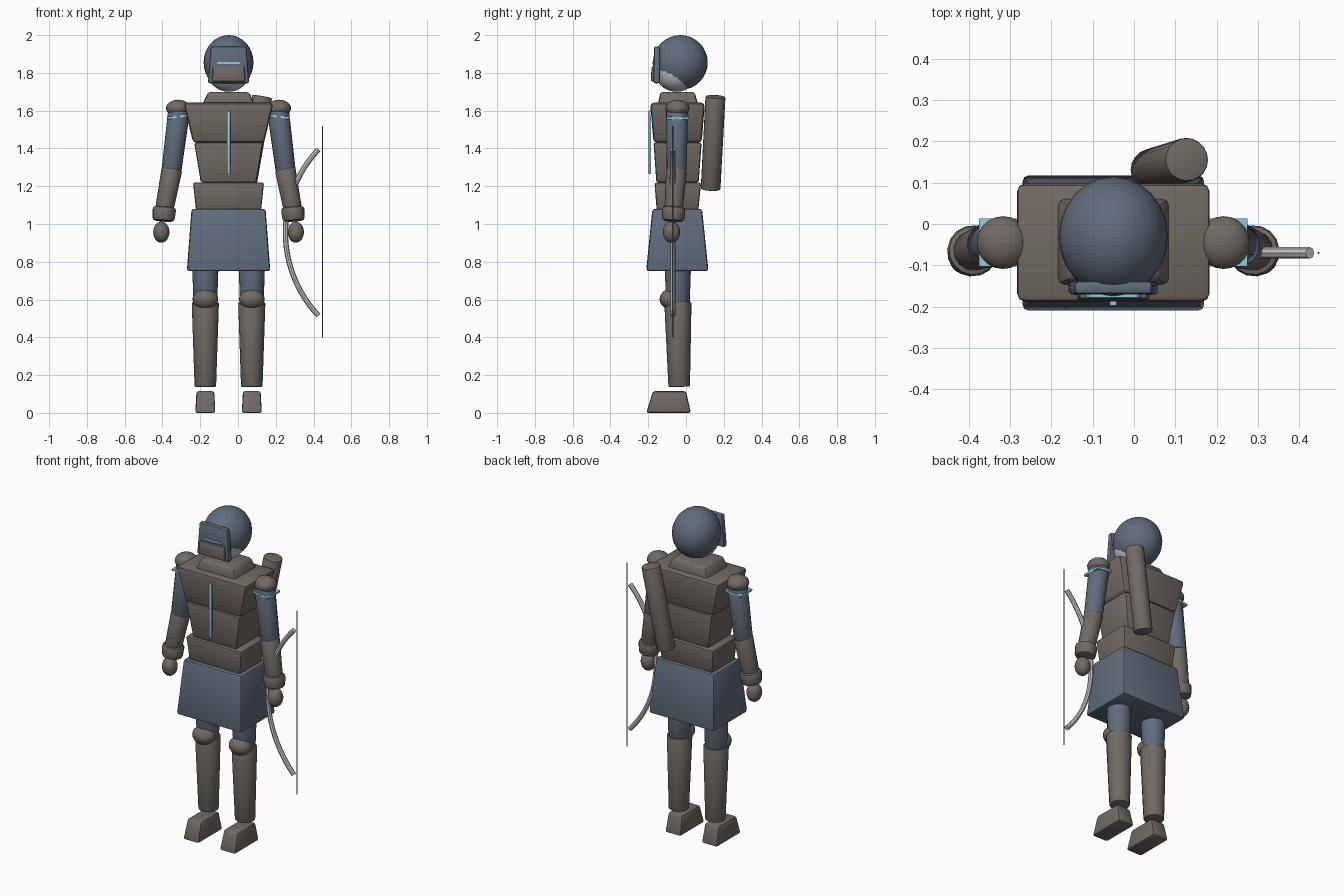
import bpy, bmesh, math
from mathutils import Vector, Matrix

if "Cube" in bpy.data.objects:
    bpy.data.objects.remove(bpy.data.objects["Cube"])

CX = -0.05   # centre line of the body


def material(name, rgb):
    m = bpy.data.materials.new(name)
    m.diffuse_color = (*rgb, 1)
    m.use_nodes = True
    m.node_tree.nodes["Principled BSDF"].inputs["Base Color"].default_value = m.diffuse_color
    return m


LEATHER = material("brown leather", (0.168, 0.143, 0.125))
CLOTH = material("slate blue cloth", (0.118, 0.150, 0.200))
GLOW = material("pale cyan trim", (0.28, 0.62, 0.74))
PALE = material("pale grey", (0.58, 0.58, 0.59))
CORD = material("dark cord", (0.16, 0.19, 0.21))


def finish(bm, name, mat, angle=40):
    bmesh.ops.recalc_face_normals(bm, faces=bm.faces)
    me = bpy.data.meshes.new(name)
    bm.to_mesh(me)
    bm.free()
    ob = bpy.data.objects.new(name, me)
    bpy.context.collection.objects.link(ob)
    me.materials.append(mat)
    bpy.ops.object.select_all(action='DESELECT')
    ob.select_set(True)
    bpy.context.view_layer.objects.active = ob
    bpy.ops.object.shade_smooth_by_angle(angle=math.radians(angle))
    return ob


def block(name, mat, z0, bottom, z1, top, bevel=0.015):
    """Tapered box; each rectangle is (x min, x max, y min, y max)."""
    bm = bmesh.new()
    rings = []
    for z, (xa, xb, ya, yb) in ((z0, bottom), (z1, top)):
        rings.append([bm.verts.new(p) for p in
                      ((xa, ya, z), (xb, ya, z), (xb, yb, z), (xa, yb, z))])
    lo, hi = rings
    bm.faces.new(lo)
    bm.faces.new(hi)
    for i in range(4):
        j = (i + 1) % 4
        bm.faces.new((lo[i], lo[j], hi[j], hi[i]))
    if bevel:
        bmesh.ops.bevel(bm, geom=bm.edges[:], offset=bevel, segments=2,
                        profile=0.5, affect='EDGES')
    return finish(bm, name, mat)


def ball(name, mat, centre, radii, seg=20, rings=12):
    bm = bmesh.new()
    bmesh.ops.create_uvsphere(bm, u_segments=seg, v_segments=rings, radius=1,
                              matrix=Matrix.Translation(centre) @ Matrix.Diagonal((*radii, 1)))
    return finish(bm, name, mat, 60)


def limb(name, mat, a, b, ra, rb, sides=16, bevel=0.006):
    """Tapered cylinder running from point a to point b."""
    a, b = Vector(a), Vector(b)
    d = b - a
    turn = (-d).to_track_quat('Z', 'Y').to_matrix().to_4x4()
    bm = bmesh.new()
    bmesh.ops.create_cone(bm, cap_ends=True, segments=sides, radius1=rb, radius2=ra,
                          depth=d.length, matrix=Matrix.Translation((a + b) / 2) @ turn)
    if bevel:
        rims = [e for e in bm.edges if any(len(f.verts) > 4 for f in e.link_faces)]
        bmesh.ops.bevel(bm, geom=rims, offset=bevel, segments=2, profile=0.5, affect='EDGES')
    return finish(bm, name, mat)


def wide(half, ya, yb):
    return (CX - half, CX + half, ya, yb)


# Head, helmet and visor
ball("helmet", CLOTH, (CX, -0.03, 1.855), (0.132, 0.145, 0.145), 24, 16)
ball("face", PALE, (CX, -0.05, 1.82), (0.117, 0.12, 0.12), 24, 16)
block("visor", CLOTH, 1.745, wide(0.109, -0.172, -0.138), 1.94, wide(0.094, -0.170, -0.138), 0.01)
block("jaw_guard", LEATHER, 1.755, wide(0.088, -0.187, -0.15), 1.835, wide(0.083, -0.182, -0.15), 0.008)
block("visor_slit", GLOW, 1.846, wide(0.066, -0.178, -0.168), 1.857, wide(0.058, -0.178, -0.168), 0)

# Torso
block("collar", LEATHER, 1.63, wide(0.14, -0.15, 0.065), 1.70, wide(0.108, -0.135, 0.045))
block("chest", LEATHER, 1.43, wide(0.188, -0.172, 0.083), 1.642, wide(0.238, -0.19, 0.10), 0.02)
block("abdomen", LEATHER, 1.22, wide(0.147, -0.157, 0.067), 1.432, wide(0.182, -0.172, 0.083), 0.012)
block("waist", LEATHER, 1.07, wide(0.172, -0.155, 0.065), 1.22, wide(0.188, -0.167, 0.08), 0.012)
block("skirt", CLOTH, 0.75, wide(0.221, -0.211, 0.119), 1.08, wide(0.196, -0.178, 0.085), 0.014)
block("chest_strip", GLOW, 1.265, wide(0.009, -0.198, -0.184), 1.60, wide(0.009, -0.198, -0.184), 0.003)

for side, s in (("left", -1), ("right", 1)):
    def at(x, y, z):
        return (CX + s * x, y, z)

    # Arm
    ball(side + "_shoulder", LEATHER, at(0.267, -0.045, 1.613), (0.064, 0.064, 0.045))
    limb(side + "_upper_arm", CLOTH, at(0.262, -0.047, 1.60), at(0.302, -0.05, 1.285), 0.058, 0.053)
    limb(side + "_forearm", LEATHER, at(0.300, -0.05, 1.29), at(0.345, -0.067, 1.05), 0.055, 0.048)
    limb(side + "_cuff", LEATHER, at(0.339, -0.064, 1.09), at(0.345, -0.069, 1.015), 0.063, 0.058, bevel=0.015)
    ball(side + "_hand", LEATHER, at(0.356, -0.077, 0.957), (0.043, 0.046, 0.056))

    # Square trim around the upper arm
    band = block(side + "_arm_trim", GLOW, -0.006, (-0.058, 0.058, -0.058, 0.058),
                 0.006, (-0.058, 0.058, -0.058, 0.058), 0)
    band.location = at(0.267, -0.045, 1.568)
    band.rotation_euler = (0, s * -0.13 * -1, 0)

    # Leg
    x = 0.123
    limb(side + "_thigh", CLOTH, at(x, -0.043, 0.90), at(x, -0.043, 0.56), 0.074, 0.062)
    ball(side + "_knee", LEATHER, at(x, -0.08, 0.602), (0.068, 0.06, 0.054))
    limb(side + "_shin", LEATHER, at(x, -0.043, 0.585), at(x, -0.036, 0.138), 0.072, 0.057)
    fx = CX + s * x
    block(side + "_foot", LEATHER, 0, (fx - 0.053, fx + 0.053, -0.21, 0.026),
          0.115, (fx - 0.047, fx + 0.047, -0.175, 0.0), 0.012)

# Quiver slung across the back
limb("quiver", LEATHER, (0.128, 0.156, 1.675), (0.042, 0.13, 1.183), 0.053, 0.052, 20)

# Bow: a circular arc swept by a round section
curve = bpy.data.curves.new("bow_arc", 'CURVE')
curve.dimensions = '3D'
curve.bevel_depth = 0.014
curve.bevel_resolution = 2
curve.use_fill_caps = True
STEPS, R, SWEEP = 24, 0.641, 0.757
spline = curve.splines.new('POLY')
spline.points.add(STEPS)
for i, p in enumerate(spline.points):
    t = SWEEP * (2 * i / STEPS - 1)
    p.co = (0.251 + R * (1 - math.cos(t)), -0.07, 0.955 + R * math.sin(t), 1)
path = bpy.data.objects.new("bow_arc", curve)
bpy.context.collection.objects.link(path)
bm = bmesh.new()
bm.from_mesh(path.to_mesh())
path.to_mesh_clear()
bpy.data.objects.remove(path)
finish(bm, "bow", PALE)
limb("bow_string", CORD, (0.447, -0.07, 1.52), (0.447, -0.07, 0.40), 0.003, 0.003, 6, 0)
